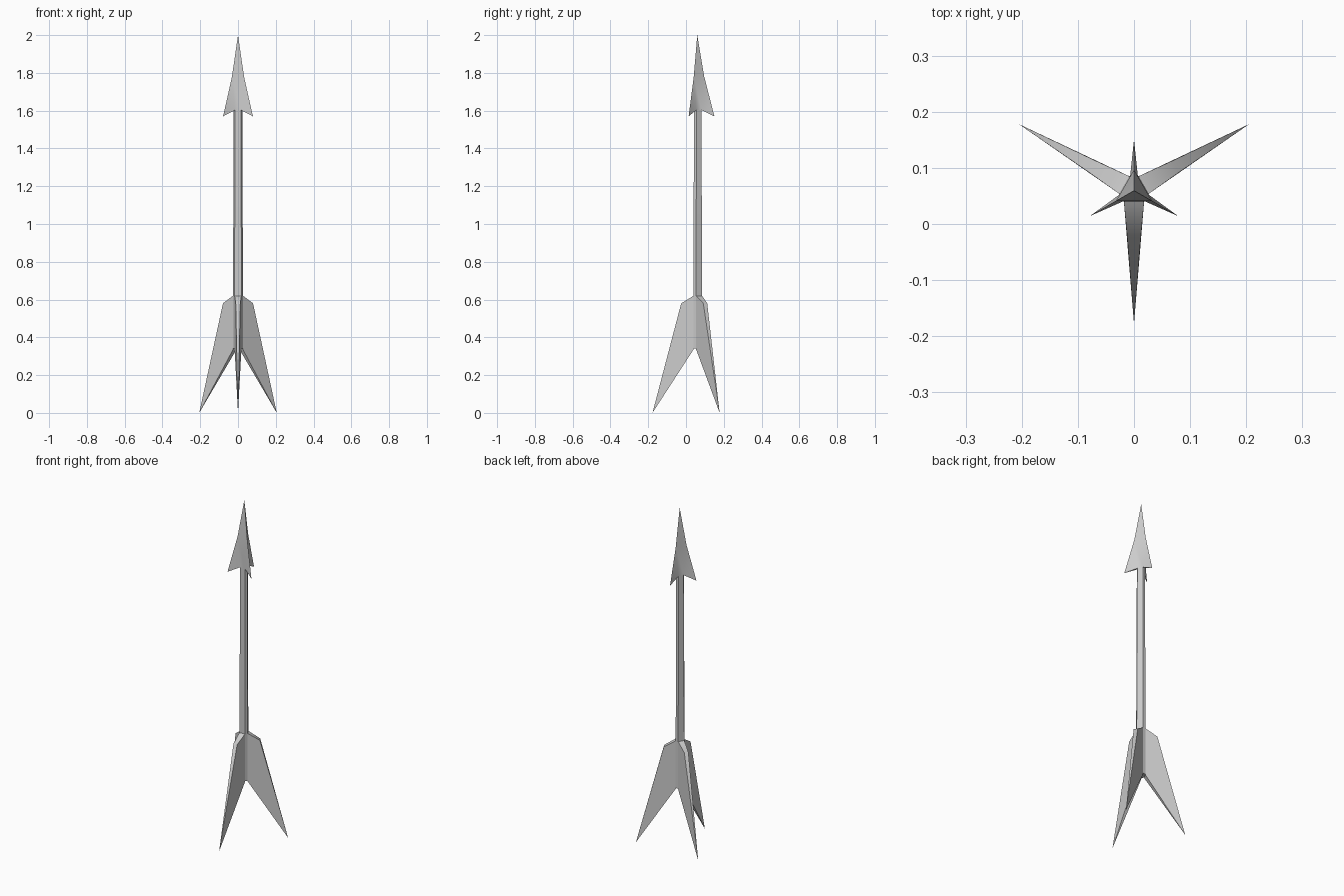
import bpy
from math import radians, sin, cos

if "Cube" in bpy.data.objects:
    bpy.data.objects.remove(bpy.data.objects["Cube"])

CY = 0.0595          # y position of the arrow's axis
HALF = 42            # half angle of the wide shaft faces
FIN_ANGLES = (30, 150, 270)
BARB_ANGLES = (90, 210, 330)


def polar(r, deg, z, side=0.0):
    """Point at radius r, angle deg, shifted sideways by side."""
    a = radians(deg)
    return (r * cos(a) - side * sin(a), CY + r * sin(a) + side * cos(a), z)


def make(name, verts, faces):
    mesh = bpy.data.meshes.new(name)
    mesh.from_pydata(verts, [], faces)
    obj = bpy.data.objects.new(name, mesh)
    bpy.context.collection.objects.link(obj)
    bpy.ops.object.select_all(action='DESELECT')
    bpy.context.view_layer.objects.active = obj
    obj.select_set(True)
    bpy.ops.object.mode_set(mode='EDIT')
    bpy.ops.mesh.select_all(action='SELECT')
    bpy.ops.mesh.normals_make_consistent(inside=False)
    bpy.ops.object.mode_set(mode='OBJECT')
    bpy.ops.object.shade_smooth_by_angle(angle=radians(50))
    return obj


def hexagon(r, z):
    """Six-sided ring with alternating wide and narrow faces."""
    return [polar(r, a + s * HALF, z) for a in FIN_ANGLES for s in (-1, 1)]


# Shaft: slightly tapered, straight where the fins attach
verts = hexagon(0.027, 0.34) + hexagon(0.027, 0.62) + hexagon(0.0235, 1.603)
faces = [(k + i, k + (i + 1) % 6, k + 6 + (i + 1) % 6, k + 6 + i)
         for k in (0, 6) for i in range(6)]
faces.append((5, 4, 3, 2, 1, 0))
make("shaft", verts, faces)

# Arrowhead: tip, triangular middle ring, swept-back barbs joined to the shaft
verts = [(0, CY, 2.0)]
verts += [polar(0.037, a, 1.78) for a in BARB_ANGLES]
verts += [polar(0.091, a, 1.57) for a in BARB_ANGLES]
for a in BARB_ANGLES:
    verts += [polar(0.0235, a - 18, 1.603), polar(0.0235, a + 18, 1.603)]
faces = []
for i in range(3):
    j = (i + 1) % 3
    before, after, nxt = 7 + 2 * i, 8 + 2 * i, 7 + 2 * j
    faces += [(0, 1 + i, 1 + j),                 # upper point
              (1 + i, 4 + i, after),             # flank of one barb
              (1 + i, after, nxt, 1 + j),        # valley between barbs
              (1 + j, nxt, 4 + j),               # flank of next barb
              (4 + i, before, after)]            # underside of barb
make("arrowhead", verts, faces)

# Fins: thick at the root, tapering to a point at the trailing tip
for n, a in enumerate(FIN_ANGLES):
    verts = [polar(r, a, z, s * w)
             for r, z, w in ((0.02, 0.62, 0.018), (0.085, 0.58, 0.012),
                             (0.02, 0.335, 0.018))
             for s in (-1, 1)]
    verts.append(polar(0.237, a, 0.0))
    faces = [(0, 1, 3, 2), (2, 3, 6), (4, 6, 5),
             (0, 2, 6, 4), (1, 5, 6, 3), (0, 4, 5, 1)]
    make(f"fin_{n + 1}", verts, faces)
